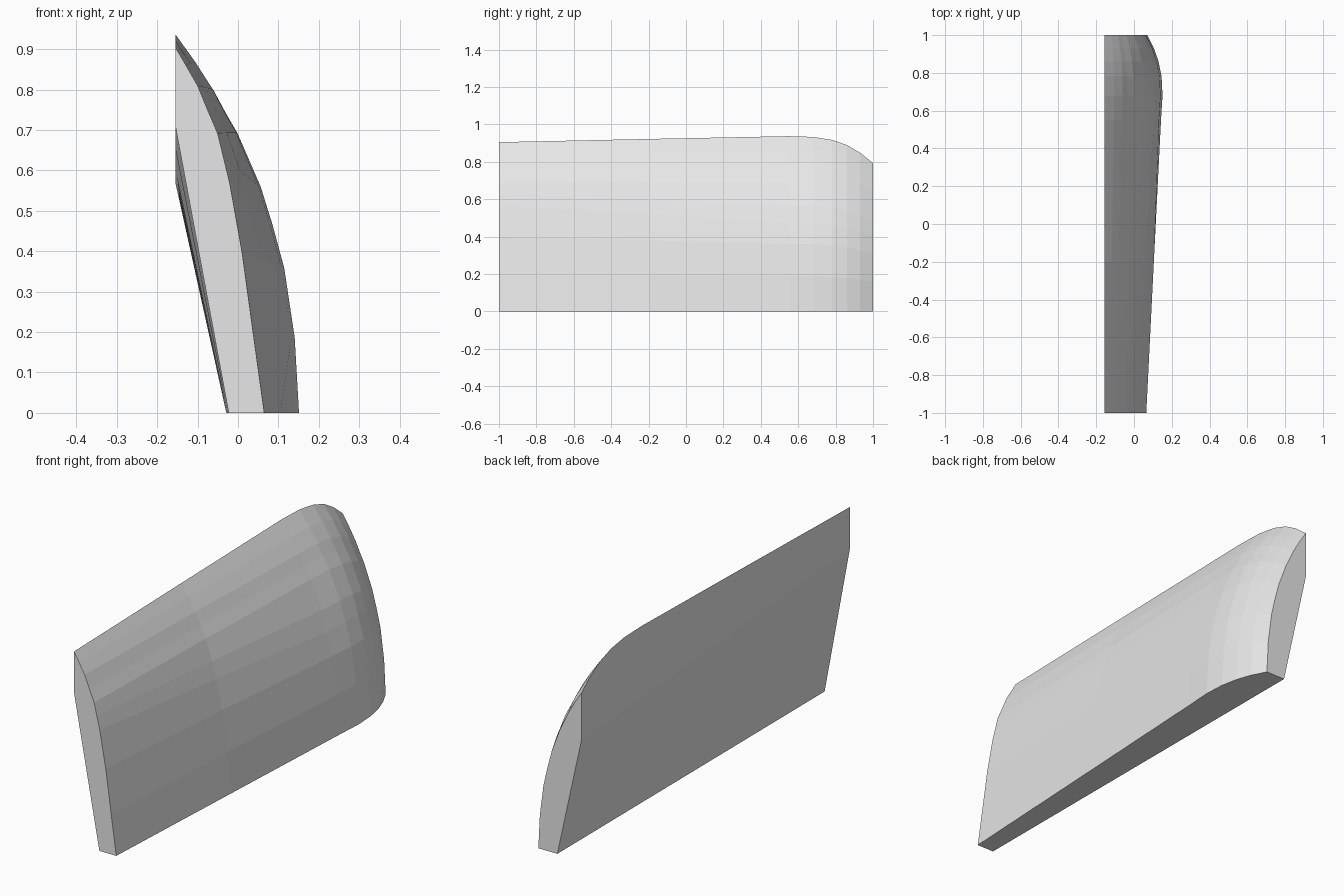
import bpy
import bmesh

if "Cube" in bpy.data.objects:
    bpy.data.objects.remove(bpy.data.objects["Cube"])

LEFT = -0.155  # flat inner side

# Outer curve as (width fraction, height fraction), bottom to top
THIN = [(1, 0), (0.88, 0.21), (0.75, 0.44), (0.61, 0.63), (0.54, 0.70),
        (0.475, 0.765), (0.36, 0.83), (0.25, 0.895), (0.12, 0.95), (0, 1)]
FULL = [(1, 0), (0.965, 0.2), (0.88, 0.385), (0.785, 0.5), (0.69, 0.6),
        (0.505, 0.74), (0.4, 0.80), (0.31, 0.855), (0.165, 0.927), (0, 1)]

# Stations along the length: y, outer x at the base, top z
STATIONS = [(-1, 0.065, 0.905), (-0.2, 0.105, 0.922), (0.55, 0.143, 0.937),
            (0.68, 0.151, 0.933), (0.78, 0.146, 0.917), (0.86, 0.130, 0.890),
            (0.93, 0.106, 0.849), (1, 0.070, 0.793)]


def section(y, right, top):
    """Closed cross-section at y: outer curve, then inner wall and slanted foot."""
    blend = min(1, (y + 1) / 1.55)
    pts = []
    for (u0, v0), (u1, v1) in zip(THIN, FULL):
        u, v = u0 + (u1 - u0) * blend, v0 + (v1 - v0) * blend
        pts.append((LEFT + u * (right - LEFT), y, v * top))
    s = (y + 1) / 2
    pts.append((LEFT, y, 0.71 - 0.14 * s))
    pts.append((-0.023 - 0.006 * s, y, 0))
    return pts


# Curved panel lofted through the sections
bm = bmesh.new()
rings = [[bm.verts.new(p) for p in section(*st)] for st in STATIONS]
for a, b in zip(rings, rings[1:]):
    n = len(a)
    for i in range(n):
        j = (i + 1) % n
        bm.faces.new((a[i], a[j], b[j], b[i]))
bm.faces.new(rings[0])
bm.faces.new(rings[-1])
bmesh.ops.recalc_face_normals(bm, faces=bm.faces)
mesh = bpy.data.meshes.new("curved_panel")
bm.to_mesh(mesh)
bm.free()

grey = bpy.data.materials.new("light_grey")
grey.diffuse_color = (0.8, 0.8, 0.8, 1)
grey.use_nodes = True
grey.node_tree.nodes["Principled BSDF"].inputs["Base Color"].default_value = grey.diffuse_color
mesh.materials.append(grey)
panel = bpy.data.objects.new("curved_panel", mesh)
bpy.context.collection.objects.link(panel)
